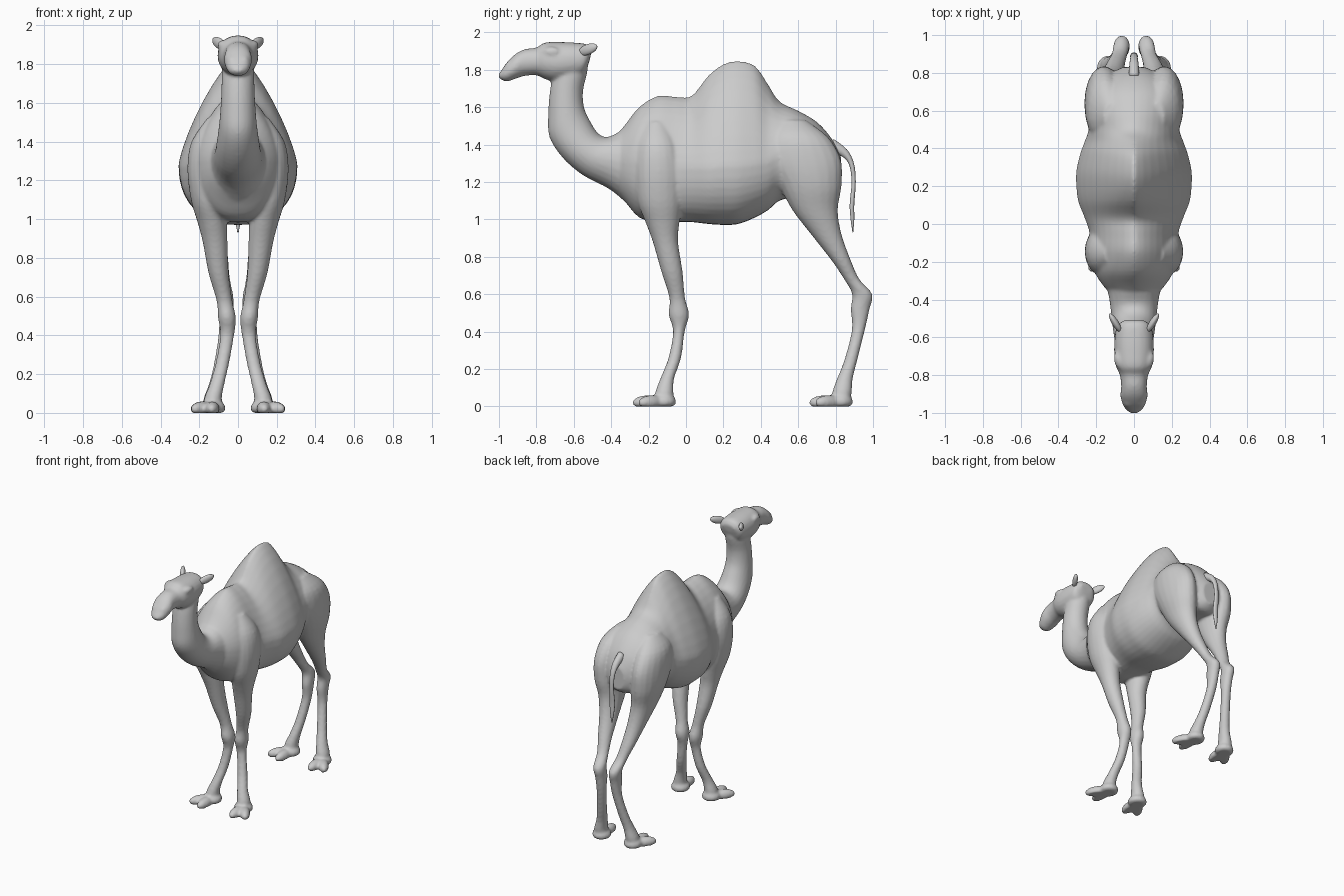
import bpy, bmesh, math
from mathutils import Vector, Matrix


def spline(rows, steps):
    """Catmull-Rom interpolation of every column in a list of rows."""
    out = []
    for i in range(len(rows) - 1):
        a, b, c, d = (rows[max(0, min(len(rows) - 1, i + k))] for k in (-1, 0, 1, 2))
        for s in range(steps):
            t = s / steps
            out.append([0.5 * (2 * q + (r - p) * t + (2 * p - 5 * q + 4 * r - u) * t * t
                               + (3 * q - p - 3 * r + u) * t ** 3)
                        for p, q, r, u in zip(a, b, c, d)])
    return out + [list(rows[-1])]


def loft(bm, rows, n=24, steps=4):
    """Rows: y1, z1, y2, z2 (ring ends in side view), half width, x, widest point, taper."""
    rings = []
    for y1, z1, y2, z2, w, x, b, e in spline(rows, steps):
        p1, p2 = Vector((x, y1, z1)), Vector((x, y2, z2))
        mid = p2.lerp(p1, b)
        ring = []
        for k in range(n):
            t = 2 * math.pi * k / n
            s, c = math.sin(t), math.cos(t)
            f = e if s >= 0 else min(e, 0.88) if e > 1 else 1
            p = mid + ((p1 if s >= 0 else p2) - mid) * abs(s) ** f
            p.x += max(w, 0.002) * math.copysign(abs(c) ** f, c)
            ring.append(bm.verts.new(p))
        rings.append(ring)
    for r, q in zip(rings, rings[1:]):
        for k in range(n):
            bm.faces.new((r[k], r[(k + 1) % n], q[(k + 1) % n], q[k]))
    bm.faces.new(rings[0])
    bm.faces.new(rings[-1])


def blob(bm, loc, axis, size):
    """Ellipsoid whose long y axis follows 'axis', flattened on the ground."""
    rot = Vector(axis).to_track_quat('Y', 'Z').to_matrix().to_4x4()
    m = Matrix.Translation(loc) @ rot @ Matrix.Diagonal((*size, 1))
    for v in bmesh.ops.create_uvsphere(bm, u_segments=20, v_segments=12, radius=1, matrix=m)['verts']:
        v.co.z = max(v.co.z, 0)


def finish(bm, name):
    bmesh.ops.recalc_face_normals(bm, faces=bm.faces)
    for f in bm.faces:
        f.smooth = True
    me = bpy.data.meshes.new(name)
    bm.to_mesh(me)
    bm.free()
    ob = bpy.data.objects.new(name, me)
    bpy.context.collection.objects.link(ob)
    return ob


skin = bmesh.new()

# torso with hump: y, top z, bottom z, half width, z of widest point, taper
torso = [(-.40, 1.42, 1.18, .09, 1.30, 1.01), (-.33, 1.50, 1.10, .16, 1.30, 1.1),
         (-.25, 1.60, 1.01, .21, 1.30, 1.2), (-.15, 1.66, .985, .235, 1.28, 1.3),
         (-.05, 1.655, .985, .235, 1.27, 1.3), (.03, 1.66, .985, .26, 1.27, 1.4),
         (.12, 1.77, .975, .295, 1.27, 1.5), (.20, 1.83, .97, .305, 1.28, 1.55),
         (.28, 1.848, .975, .305, 1.28, 1.55), (.37, 1.82, 1.01, .285, 1.29, 1.55),
         (.44, 1.72, 1.05, .26, 1.30, 1.45), (.50, 1.63, 1.10, .24, 1.33, 1.2),
         (.60, 1.58, 1.12, .235, 1.35, 1.1), (.70, 1.52, 1.12, .21, 1.32, 1.01),
         (.78, 1.43, 1.12, .15, 1.28, 1.01), (.83, 1.33, 1.16, .06, 1.25, 1.01)]
loft(skin, [(y, t, y, b, w, 0, (m - b) / (t - b), e) for y, t, b, w, m, e in torso], n=40)

# neck
neck = [(-.53, 1.88, -.68, 1.86, .07), (-.525, 1.80, -.71, 1.77, .083), (-.55, 1.69, -.727, 1.69, .085),
        (-.545, 1.60, -.737, 1.56, .09), (-.515, 1.53, -.73, 1.44, .098), (-.47, 1.46, -.66, 1.33, .11),
        (-.42, 1.44, -.55, 1.235, .12), (-.35, 1.47, -.40, 1.155, .135), (-.22, 1.52, -.27, 1.04, .17)]
loft(skin, [(*r, 0, .5, 1) for r in neck])

# head
head = [(-.505, 1.90, -.515, 1.85, .05), (-.53, 1.935, -.55, 1.77, .09), (-.60, 1.945, -.62, 1.745, .103),
        (-.68, 1.948, -.70, 1.737, .105), (-.755, 1.945, -.755, 1.75, .095), (-.80, 1.918, -.80, 1.77, .075),
        (-.86, 1.91, -.86, 1.767, .068), (-.91, 1.885, -.91, 1.752, .072), (-.955, 1.842, -.955, 1.737, .06),
        (-.985, 1.80, -.982, 1.743, .042), (-1.003, 1.775, -1.0, 1.757, .018)]
loft(skin, [(*r, 0, .5, .9) for r in head])

# legs: x, y, z, half width, half depth
front_leg = [(.12, -.16, 1.52, .04, .05), (.15, -.15, 1.40, .09, .11), (.163, -.145, 1.26, .098, .13),
             (.155, -.14, 1.10, .088, .12), (.133, -.125, .98, .075, .09), (.118, -.11, .88, .064, .068),
             (.10, -.075, .72, .052, .057), (.07, -.047, .58, .041, .042), (.057, -.038, .49, .046, .055),
             (.056, -.038, .40, .036, .031), (.08, -.06, .26, .035, .034), (.108, -.10, .15, .038, .037),
             (.128, -.115, .08, .045, .048), (.13, -.115, .03, .05, .05)]
hind_leg = [(.12, .57, 1.53, .04, .07), (.15, .60, 1.44, .09, .16), (.16, .628, 1.32, .102, .20),
            (.155, .665, 1.18, .10, .167), (.138, .69, 1.05, .083, .122), (.12, .75, .92, .065, .082),
            (.10, .83, .78, .05, .052), (.08, .886, .68, .041, .041), (.066, .942, .60, .042, .054),
            (.062, .931, .52, .038, .051), (.066, .922, .41, .034, .035), (.09, .882, .25, .035, .035),
            (.112, .85, .15, .038, .042), (.13, .835, .08, .046, .052), (.132, .83, .03, .05, .05)]
for side in (1, -1):
    for leg in (front_leg, hind_leg):
        loft(skin, [(y - d, z, y + d, z, w, x * side, .5, 1) for x, y, z, w, d in leg], n=20)
        # foot pad and two splayed toes
        x, y = leg[-1][:2]
        blob(skin, (x * side, y - .005, .025), (0, 1, 0), (.066, .068, .045))
        for angle in (2, 38):
            a = math.radians(angle)
            d = Vector((math.sin(a) * side, -math.cos(a), 0))
            blob(skin, Vector((x * side, y, .02)) + d * .085, d, (.038, .088, .04))
    # brow ridge and cheek
    blob(skin, (.078 * side, -.72, 1.895), (.2 * side, 1, 0), (.028, .05, .028))
    blob(skin, (.03 * side, -.93, 1.82), (0, 1, .5), (.03, .045, .03))

# fuse everything into one continuous skin
body = finish(skin, "camel_body")
fuse = body.modifiers.new("fuse", 'REMESH')
fuse.mode = 'VOXEL'
fuse.voxel_size = .01
fuse.use_smooth_shade = True
relax = body.modifiers.new("relax", 'SMOOTH')
relax.factor = .5
relax.iterations = 5

# ears
for side, label in ((1, "left"), (-1, "right")):
    bm = bmesh.new()
    blob(bm, (.098 * side, -.525, 1.908), (.5 * side, .8, .3), (.018, .062, .028))
    finish(bm, "ear_" + label)

# tail
bm = bmesh.new()
tail = [(.79, 1.43, .77, 1.36, .03), (.86, 1.375, .835, 1.335, .024), (.898, 1.30, .872, 1.29, .019),
        (.908, 1.20, .885, 1.20, .017), (.90, 1.08, .875, 1.08, .021), (.90, 1.0, .88, 1.0, .015),
        (.894, .93, .89, .93, .003)]
loft(bm, [(*r, 0, .5, 1) for r in tail], n=14)
finish(bm, "tail")
